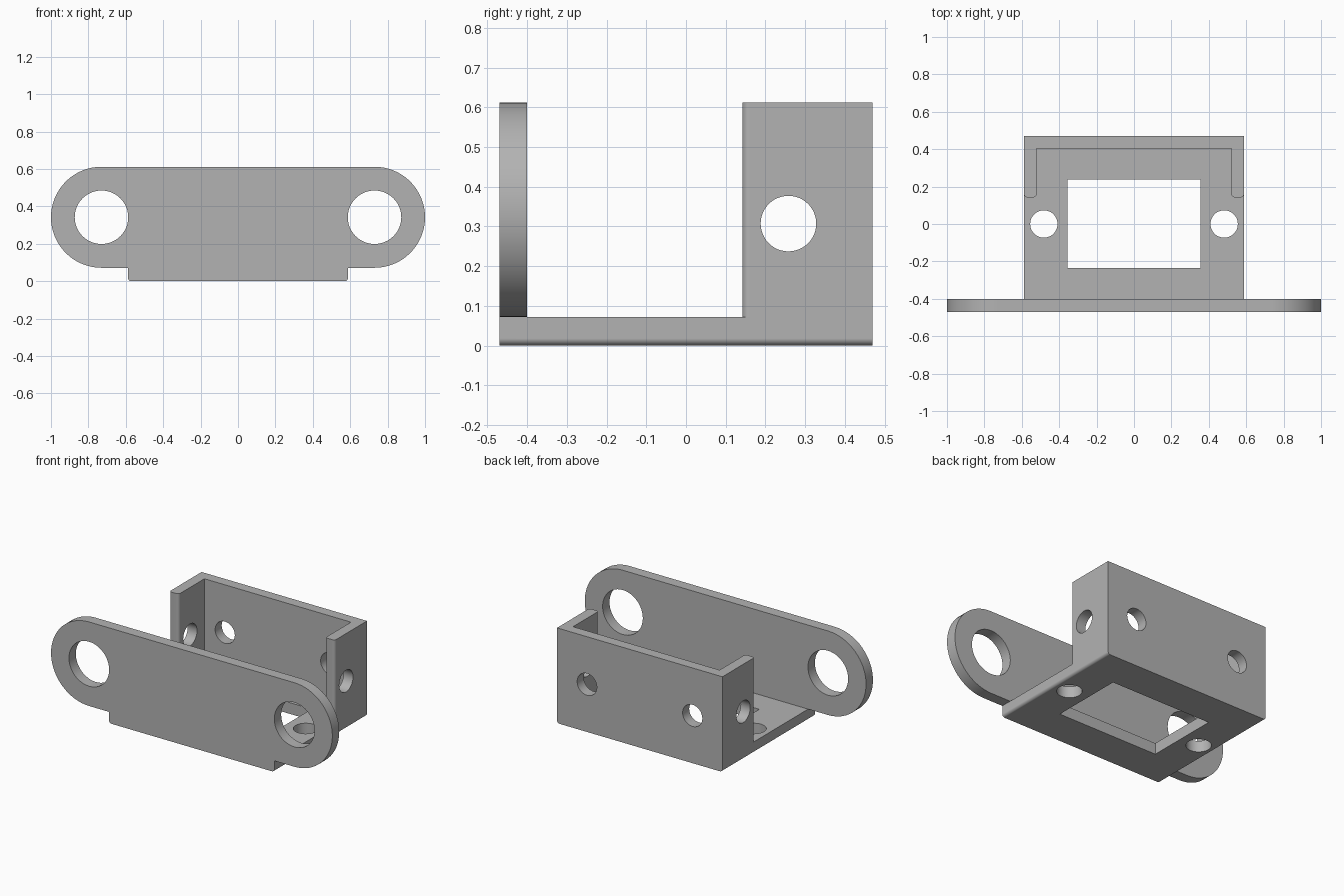
import bpy, bmesh
from math import pi, cos, sin, radians
from mathutils import Vector

cube = bpy.data.objects.get("Cube")
if cube:
    bpy.data.objects.remove(cube)

# Main sizes
HALF_W, DEPTH, TOP = 0.588, 0.47, 0.612    # body half width, half depth, height
WALL = 0.07                                # sheet thickness
EAR_X, EAR_Z, EAR_R = 0.73, 0.342, 0.27    # rounded ears of the front plate
FILLET = 0.018
TIP_Y = 0.142                              # front end of the side flanges

grey = bpy.data.materials.new("satin grey")
grey.use_nodes = True
colour = (0.45, 0.45, 0.45, 1)
grey.diffuse_color = colour
grey.node_tree.nodes["Principled BSDF"].inputs["Base Color"].default_value = colour


def arc(cx, cy, r, start, end, steps):
    """Points on an arc, angles in degrees."""
    angles = [radians(start + (end - start) * i / steps) for i in range(steps + 1)]
    return [(cx + r * cos(a), cy + r * sin(a)) for a in angles]


def mirrored(half):
    """Close a right-hand outline with its mirror image."""
    return half + [(-u, v) for u, v in reversed(half)]


def prism(name, outline, axis, low, high):
    """Extrude a 2D outline along one axis."""
    place = {"x": lambda u, v, w: (w, u, v),
             "y": lambda u, v, w: (u, w, v),
             "z": lambda u, v, w: (u, v, w)}[axis]
    bm = bmesh.new()
    face = bm.faces.new([bm.verts.new(place(u, v, low)) for u, v in outline])
    extruded = bmesh.ops.extrude_face_region(bm, geom=[face])["geom"]
    verts = [g for g in extruded if isinstance(g, bmesh.types.BMVert)]
    bmesh.ops.translate(bm, verts=verts, vec=Vector(place(0, 0, high - low)))
    bmesh.ops.recalc_face_normals(bm, faces=bm.faces)
    mesh = bpy.data.meshes.new(name)
    bm.to_mesh(mesh)
    bm.free()
    mesh.materials.append(grey)
    obj = bpy.data.objects.new(name, mesh)
    bpy.context.collection.objects.link(obj)
    return obj


def combine(target, tool, operation):
    """Apply a boolean and remove the tool."""
    mod = target.modifiers.new(operation.lower(), "BOOLEAN")
    mod.operation, mod.object, mod.solver = operation, tool, "EXACT"
    bpy.context.view_layer.objects.active = target
    bpy.ops.object.modifier_apply(modifier=mod.name)
    bpy.data.objects.remove(tool)


def drill(target, axis, u, v, r, low, high):
    hole = arc(u, v, r, 0, 360, 48)[:-1]
    combine(target, prism("drill", hole, axis, low, high), "DIFFERENCE")


# Body: a solid block with rounded lower side edges
lower_edge = arc(HALF_W - FILLET, FILLET, FILLET, -90, 0, 6)
bracket = prism("bracket", mirrored(lower_edge + [(HALF_W, TOP)]),
                "y", WALL - DEPTH, DEPTH)

# Hollow it to a base, a back wall and two round-tipped side flanges
inner = HALF_W - WALL + 0.003
tip = TIP_Y + FILLET
cavity = [(1, -1), (1, tip)]
cavity += arc(HALF_W - FILLET, tip, FILLET, 0, -90, 6)
cavity += arc(inner + FILLET, tip, FILLET, -90, -180, 6)
cavity += [(inner, DEPTH - WALL + 0.003)]
combine(bracket, prism("cavity", mirrored(cavity), "z", WALL + 0.002, 1), "DIFFERENCE")

# Front plate with rounded ears and a tab that joins the base
plate_outline = lower_edge + [(HALF_W, EAR_Z - EAR_R)]
plate_outline += arc(EAR_X, EAR_Z, EAR_R, -90, 90, 32)
front_plate = prism("front_plate", mirrored(plate_outline), "y", -DEPTH, WALL - DEPTH)
combine(bracket, front_plate, "UNION")

# Rectangular opening in the base
window = prism("window", mirrored([(0.356, -0.235), (0.356, 0.238)]), "z", -0.1, 0.2)
combine(bracket, window, "DIFFERENCE")

# Round holes in the ears, base, back wall and flanges
for side in (-1, 1):
    drill(bracket, "y", side * EAR_X, EAR_Z, 0.143, -0.6, -0.3)
    drill(bracket, "z", side * 0.482, 0, 0.073, -0.1, 0.2)
    drill(bracket, "y", side * 0.375, 0.306, 0.07, 0.3, 0.6)
drill(bracket, "x", 0.258, 0.307, 0.07, -0.8, 0.8)

# Smooth curved walls, flat sheet faces
bpy.ops.object.select_all(action="DESELECT")
bracket.select_set(True)
bpy.context.view_layer.objects.active = bracket
bpy.ops.object.shade_smooth_by_angle(angle=radians(30))
normals = bracket.modifiers.new("flat sheet normals", "WEIGHTED_NORMAL")
normals.keep_sharp = True
